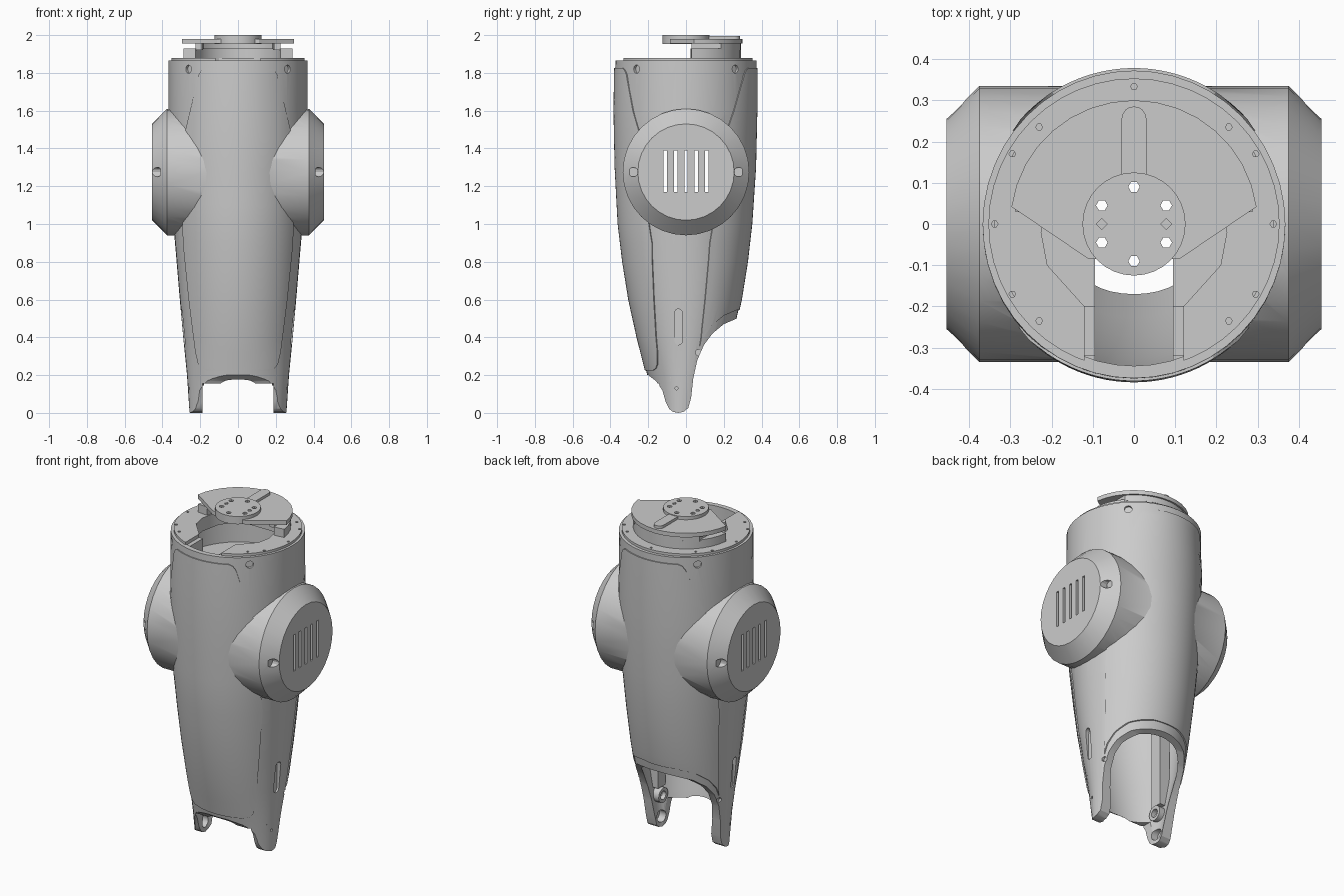
import bpy, bmesh, math

cube = bpy.data.objects.get("Cube")
if cube:
    bpy.data.objects.remove(cube, do_unlink=True)

grey = bpy.data.materials.new("satin grey")
grey.use_nodes = True
grey.diffuse_color = (0.6, 0.6, 0.6, 1)
grey.node_tree.nodes["Principled BSDF"].inputs["Base Color"].default_value = (0.6, 0.6, 0.6, 1)


def build(name, *solids, caps=True):
    """One object from closed solids, each a list of rings of points."""
    bm = bmesh.new()
    for rings in solids:
        rows = [[bm.verts.new(p) for p in ring] for ring in rings]
        for a, b in zip(rows, rows[1:]):
            n = len(a)
            for i in range(n if caps else n - 1):
                j = (i + 1) % n
                bm.faces.new((a[i], a[j], b[j], b[i]))
        if caps:
            bm.faces.new(rows[0])
            bm.faces.new(rows[-1])
    bmesh.ops.recalc_face_normals(bm, faces=bm.faces)
    me = bpy.data.meshes.new(name)
    bm.to_mesh(me)
    bm.free()
    me.materials.append(grey)
    ob = bpy.data.objects.new(name, me)
    bpy.context.collection.objects.link(ob)
    return ob


def bake(ob):
    bpy.context.view_layer.update()
    dg = bpy.context.evaluated_depsgraph_get()
    me = bpy.data.meshes.new_from_object(ob.evaluated_get(dg))
    ob.modifiers.clear()
    ob.data = me


def boolean(ob, tool, op="DIFFERENCE"):
    mod = ob.modifiers.new("cut", "BOOLEAN")
    mod.object, mod.operation, mod.solver = tool, op, "EXACT"
    bake(ob)
    bpy.data.objects.remove(tool, do_unlink=True)


def circle(u, v, r, n=12):
    return [(u + r * math.cos(i * math.tau / n), v + r * math.sin(i * math.tau / n)) for i in range(n)]


def arc(r, a, b, n=16):
    angles = [math.radians(a + (b - a) * i / n) for i in range(n + 1)]
    return [(r * math.cos(t), r * math.sin(t)) for t in angles]


def rect(u0, u1, v0, v1):
    return [(u0, v0), (u1, v0), (u1, v1), (u0, v1)]


def capsule(u, v0, v1, r):
    top = [(u + x, v1 + y) for x, y in arc(r, 0, 180, 8)]
    return top + [(u + x, v0 + y) for x, y in arc(r, 180, 360, 8)]


def up(pts, z0, z1):
    return [[(x, y, z) for x, y in pts] for z in (z0, z1)]


def across(pts, x0, x1):
    return [[(x, y, z) for y, z in pts] for x in (x0, x1)]


def both(pts, x0, x1):
    return [across(pts, s * x0, s * x1) for s in (1, -1)]


def lookup(table, z):
    for a, b in zip(table, table[1:]):
        if z <= b[0]:
            break
    t = (z - a[0]) / (b[0] - a[0])
    return [p + (q - p) * t for p, q in zip(a[1:], b[1:])]


# Body section by height: half width, front, back
SECTION = [(-.02, .255, -.15, .10), (.2, .27, -.205, .18), (.4, .29, -.256, .245),
           (.6, .308, -.30, .29), (.8, .325, -.332, .322), (1.0, .342, -.356, .345),
           (1.3, .36, -.372, .365), (1.6, .367, -.378, .372), (1.865, .367, -.374, .372)]


def oval(z, tx=0.0, ty=0.0, n=48):
    w, f, b = lookup(SECTION, z)
    return [(x * (w - tx), (f + b) / 2 + y * ((b - f) / 2 - ty), z) for x, y in circle(0, 0, 1, n)]


# Main shell with side pods
POD_Z = 1.275
levels = [s[0] for s in SECTION]
shell = build("body_shell", [oval(z) for z in levels])


def pod(profile):
    return [[[(s * x, y, z) for y, z in circle(0, POD_Z, r, 32)] for x, r in profile] for s in (1, -1)]


boolean(shell, build("pods", *pod([(.1, .335), (.375, .335), (.455, .255)])), "UNION")
hollow = [oval(z, .03 + .04 * max(0, 1 - z / .45), .03) for z in levels]
hollow = [[(x, y, -.05) for x, y, z in hollow[0]]] + hollow[1:]
hollow.append([(x, y, 1.95) for x, y, z in hollow[-1]])
boolean(shell, build("cavity", hollow))
boolean(shell, build("pod_cavity", *pod([(.15, .30), (.36, .30), (.435, .235)])))

# Lower outline: front notch, rounded legs and rear arch
EDGE = [(-.6, .2), (-.2, .2), (-.16, .17), (-.125, .12), (-.108, .06), (-.09, .022), (-.07, .006),
        (-.04, 0), (-.012, .006), (.012, .026), (.027, .08), (.038, .18), (.06, .28), (.095, .36),
        (.14, .42), (.2, .47), (.27, .5), (.6, .5)]


def outline(lift=0.0):
    pts = [(y, z + lift) for y, z in EDGE]
    return build("outline", across([(-.6, -.3)] + pts + [(.6, -.3)], -.7, .7))


boolean(shell, outline())
boolean(shell, build("leg_gap", across(rect(-.5, .5, -.1, .155), -.187, .187)))

# Vents, screw pockets, side slots and pivot pockets
vents = [across(rect(y - .009, y + .009, 1.17, 1.39), -.6, .6) for y in (-.11, -.055, 0, .055, .11)]
boolean(shell, build("vents", *vents))
pockets = []
for y in (-.28, .28):
    pockets += both(circle(y, POD_Z, .025), .41, .5)
pockets += both(capsule(-.04, .38, .53, .02), .274, .4)
pockets += both(circle(.065, .32, .015), .258, .4)
pockets += both(circle(-.05, .13, .008), .245, .4)
pockets += both(circle(-.04, .06, .035, 16), .15, .23)
for sx in (1, -1):
    for sy in (1, -1):
        rings = []
        for d in (.355, .42):
            k = d * math.sqrt(.5)
            rings.append([(sx * (k - u * .7), sy * (k + u * .7), 1.82 + v) for u, v in circle(0, 0, .022)])
        pockets.append(rings)
boolean(shell, build("pockets", *pockets))

# Raised cover panels that follow the body
FRONT = [(.225, .16), (.235, .19), (.26, .208), (.32, .222), (.6, .257), (.9, .287), (1.1, .29),
         (1.45, .285), (1.6, .25), (1.79, .205), (1.815, .19), (1.825, .17)]
BACK = [(.3, .265), (.45, .277), (.6, .288), (.9, .308), (1.1, .312), (1.45, .305), (1.6, .27),
        (1.79, .21), (1.815, .195), (1.825, .175)]


def panel(name, table, side):
    rows, n = [], 24
    zs = sorted({t[0] for t in table} | {z for z in levels if table[0][0] < z < table[-1][0]})
    for z in zs:
        w, f, b = lookup(SECTION, z)
        a = math.asin(lookup(table, z)[0] / w)
        ang = [a * (2 * i / n - 1) for i in range(n + 1)]
        rows.append([(w * math.sin(t), (f + b) / 2 + side * (b - f) / 2 * math.cos(t), z) for t in ang])
    ob = build(name, rows, caps=False)
    mod = ob.modifiers.new("thickness", "SOLIDIFY")
    mod.thickness, mod.offset = .012, 0
    bake(ob)
    return ob


panel("front_panel", FRONT, -1)
boolean(panel("back_panel", BACK, 1), outline(.045))

# Top deck with keyhole opening and screw circle
deck = build("top_deck", up(circle(0, 0, .353, 48), 1.80, 1.88))
half = [(.12, -.45), (.12, -.2), (.21, -.1), (.225, -.02), (.2, .1), (.12, .2)]
boolean(deck, build("opening", up(half + [(-x, y) for x, y in reversed(half)], 1.7, 2)))
spots = [(0, .333)]
for x, y in ((.338, 0), (.295, .17), (.23, .235), (.295, -.17), (.23, -.235)):
    spots += [(x, y), (-x, y)]
boolean(deck, build("deck_screws", *[up(circle(x, y, .008, 6), 1.86, 1.95) for x, y in spots]))

# Inner floor with cable slot and guide plates
floor = build("inner_floor", up(circle(0, 0, .35, 48), 1.6, 1.63))
boolean(floor, build("slot", up(rect(-.095, .095, -.6, .13), 1.5, 1.7)))
build("slot_guides", *[up(rect(min(s * .095, s * .121), max(s * .095, s * .121), -.32, -.2), 1.62, 1.86)
                       for s in (1, -1)])

# Rotating head: ring wall, cap, hub and rib
build("head_ring", up(arc(.29, 6, 174) + arc(.225, 174, 6), 1.86, 1.93))
build("head_wall", up([(.225, .03)] + arc(.29, 40, 140) + [(-.225, .03), (-.19, .03)]
                      + arc(.24, 140, 40) + [(.19, .03)], 1.92, 1.96))
cap = build("head_cap", up(arc(.30, 8, 172) + [(-.11, -.085), (.11, -.085)], 1.955, 1.98))
boolean(cap, build("hub", up(circle(0, 0, .125, 32), 1.953, 2.0)), "UNION")
boolean(cap, build("rib", up(capsule(0, .06, .255, .03), 1.96, 1.996)), "UNION")
bolts = [up(circle(x, y, .014, 6), 1.9, 2.1)
         for x, y in ((0, .09), (0, -.09), (.078, .045), (-.078, .045), (.078, -.045), (-.078, -.045))]
bolts += [up(circle(x, 0, .013, 4), 1.97, 2.1) for x in (-.078, .078)]
boolean(cap, build("hub_bolts", *bolts))

# Leg bosses and rails inside the shell
bosses = build("leg_bosses", *both(circle(-.04, .19, .045, 16), .18, .25))
boolean(bosses, build("boss_holes", *both(circle(-.04, .19, .025, 16), .1, .22)))
build("inner_rails", *both(rect(-.075, -.005, .24, .75), .19, .26))

# Smooth curved surfaces, keep edges crisp
for ob in bpy.context.scene.objects:
    ob.select_set(ob.type == "MESH")
bpy.context.view_layer.objects.active = shell
bpy.ops.object.shade_smooth_by_angle(angle=math.radians(30))
